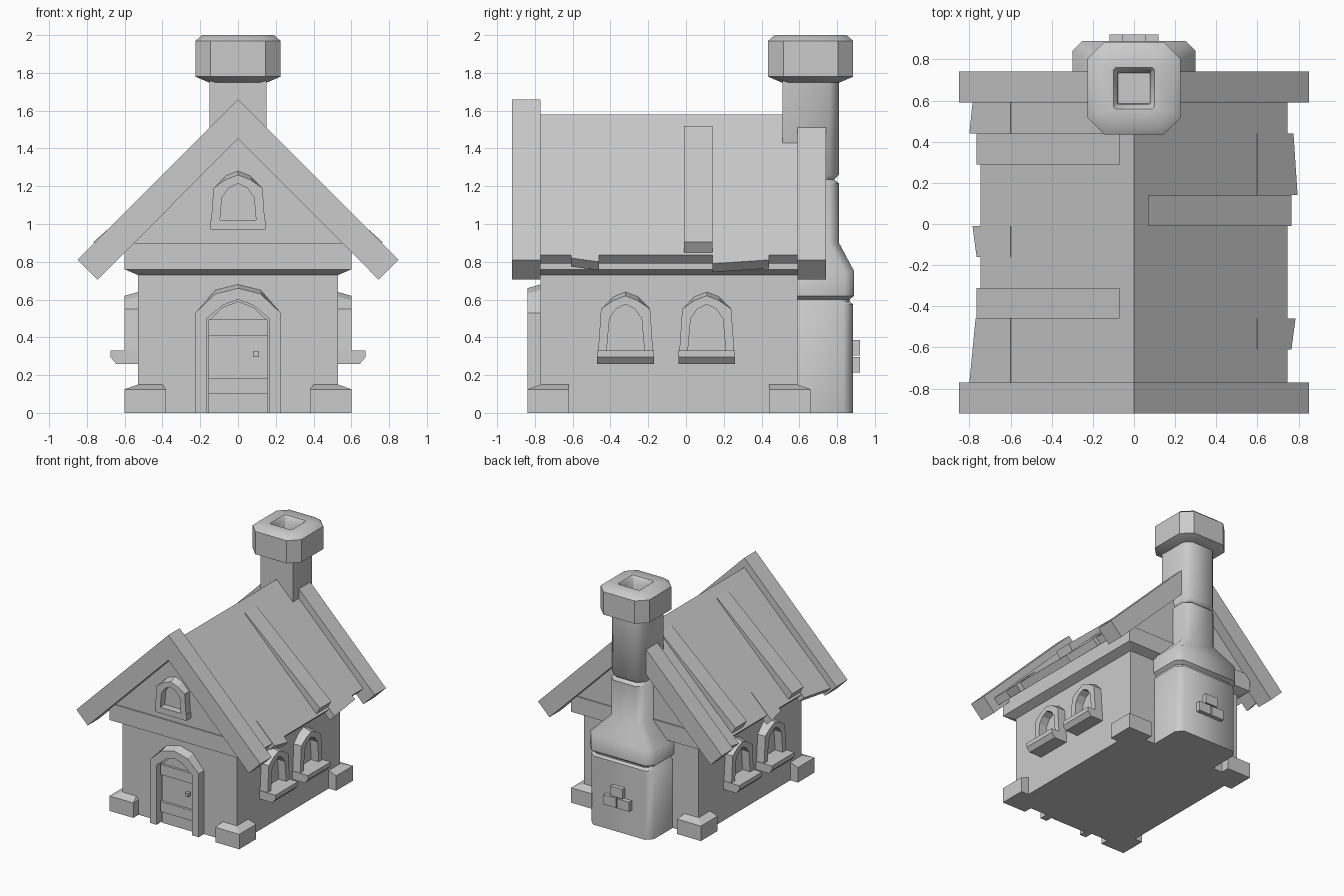
import bpy, bmesh
from math import radians
from mathutils import Matrix

if "Cube" in bpy.data.objects:
    bpy.data.objects.remove(bpy.data.objects["Cube"])


def loft(name, rings, matrix=None, smooth=None):
    """Skin a list of equal-length closed rings and cap both ends."""
    bm = bmesh.new()
    vs = [[bm.verts.new(p) for p in r] for r in rings]
    n = len(vs[0])
    for a, b in zip(vs, vs[1:]):
        for i in range(n):
            j = (i + 1) % n
            bm.faces.new((a[i], a[j], b[j], b[i]))
    bm.faces.new(vs[0][::-1])
    bm.faces.new(vs[-1])
    bmesh.ops.recalc_face_normals(bm, faces=bm.faces)
    me = bpy.data.meshes.new(name)
    bm.to_mesh(me)
    bm.free()
    ob = bpy.data.objects.new(name, me)
    bpy.context.collection.objects.link(ob)
    if matrix:
        ob.matrix_world = matrix
    if smooth:
        bpy.ops.object.select_all(action='DESELECT')
        ob.select_set(True)
        bpy.context.view_layer.objects.active = ob
        bpy.ops.object.shade_smooth_by_angle(angle=radians(smooth))
    return ob


def rect(x0, x1, y0, y1, z):
    return [(x0, y0, z), (x1, y0, z), (x1, y1, z), (x0, y1, z)]


def box(name, x0, x1, y0, y1, z0, z1, matrix=None):
    return loft(name, [rect(x0, x1, y0, y1, z0), rect(x0, x1, y0, y1, z1)], matrix)


def prism(name, pts, y0, y1):
    """Extrude an x-z outline along y."""
    return loft(name, [[(x, y, z) for x, z in pts] for y in (y0, y1)])


def sym(half):
    """Complete a half arch (right foot to apex) with its mirror image."""
    return half + [(-x, z) for x, z in half[-2::-1]]


def arch_frame(name, outer, inner, depth, matrix, drop=0.02):
    outer, inner = sym(outer), sym(inner)
    rings = []
    for (ox, oz), (ix, iz) in zip(outer, inner):
        d = drop if abs(ox) < outer[1][0] - 0.001 else 0
        rings.append([(ox, 0, oz), (ox, -depth, oz - d), (ix, -depth, iz), (ix, 0, iz)])
    return loft(name, rings, matrix)


# Walls, flared beam and gable
box("walls", -0.53, 0.53, -0.77, 0.59, 0, 0.74)
loft("eaves_beam", [rect(-0.53, 0.53, -0.77, 0.59, 0.73),
                    rect(-0.6, 0.6, -0.84, 0.66, 0.76),
                    rect(-0.6, 0.6, -0.84, 0.66, 0.9)])
prism("gable", [(-0.6, 0.88), (0.6, 0.88), (0, 1.5)], -0.83, 0.65)

# Corner stones
for sx in (-1, 1):
    for yc, sy in ((-0.84, -1), (0.66, 1)):
        loft("corner_stone", [rect(sx * 0.38, sx * 0.6, yc, yc - sy * 0.22, 0),
                              rect(sx * 0.38, sx * 0.6, yc, yc - sy * 0.22, 0.125),
                              rect(sx * 0.40, sx * 0.53, yc - sy * 0.07, yc - sy * 0.22, 0.15)])

# Roof slab and barge boards
prism("roof", [(0, 1.58), (0.745, 0.835), (0.70, 0.79), (0, 1.49),
               (-0.70, 0.79), (-0.745, 0.835)], -0.78, 0.6)
for y0, y1 in ((-0.92, -0.77), (0.59, 0.74)):
    prism("barge_board", [(0, 1.66), (0.85, 0.81), (0.745, 0.705), (0, 1.45),
                          (-0.745, 0.705), (-0.85, 0.81)], y0, y1)

# Lifted roof planks: side, y range
for s, y0, y1 in ((1, -0.01, 0.14), (-1, 0.29, 0.44), (-1, -0.46, -0.31)):
    prism("raised_plank", [(s * 0.07, 1.52), (s * 0.765, 0.905),
                           (s * 0.70, 0.80), (s * 0.07, 1.44)], y0, y1)

# Uneven plank ends: side, y range, x reach at each end
for s, y0, y1, e0, e1 in ((1, 0.14, 0.44, 0.795, 0.775), (1, -0.61, -0.46, 0.765, 0.785),
                          (-1, 0.44, 0.59, 0.80, 0.785), (-1, -0.16, -0.01, 0.765, 0.785),
                          (-1, -0.77, -0.46, 0.80, 0.77)):
    loft("plank_end", [[(s * 0.6, y, 0.985), (s * e, y, 1.585 - e),
                        (s * (e - 0.045), y, 1.54 - e), (s * 0.555, y, 0.94)]
                       for y, e in ((y0, e0), (y1, e1))])

# Windows
W_OUT = [(0.145, 0), (0.13, 0.22), (0.065, 0.285), (0, 0.31)]
W_IN = [(0.10, 0), (0.085, 0.17), (0.05, 0.22), (0, 0.245)]
for s in (-1, 1):
    for yc in (-0.32, 0.11):
        m = Matrix.Translation((s * 0.53, yc, 0.33)) @ Matrix.Rotation(s * radians(90), 4, 'Z')
        arch_frame("window_frame", W_OUT, W_IN, 0.07, m)
        sill = [(0.02, 0), (-0.145, 0), (-0.145, -0.035), (-0.115, -0.07), (0.02, -0.07)]
        loft("window_sill", [[(x, y, z) for y, z in sill] for x in (-0.15, 0.15)], m)
m = Matrix.Translation((0, -0.83, 0.97))
arch_frame("gable_window_frame", W_OUT, W_IN, 0.06, m)
box("gable_window_base", -0.145, 0.145, -0.06, 0, 0, 0.05, m)

# Door
m = Matrix.Translation((0, -0.77, 0))
arch_frame("door_frame", [(0.225, 0), (0.225, 0.53), (0.12, 0.65), (0, 0.68)],
           [(0.165, 0), (0.165, 0.50), (0.08, 0.57), (0, 0.60)], 0.07, m)
prism("door_panel", sym([(0.155, 0), (0.155, 0.49), (0.08, 0.56), (0, 0.59)]), -0.785, -0.76)
for z in (0.10, 0.41):
    box("door_bar", -0.155, 0.155, -0.805, -0.77, z, z + 0.085)
box("door_knob", 0.08, 0.11, -0.815, -0.77, 0.295, 0.325)


# Chimney breast and stack, chamfered on the back corners
def stack_ring(w, yb, c, yf, z):
    return [(-w, yf, z), (w, yf, z), (w, yb - c, z), (w - c, yb, z),
            (c - w, yb, z), (-w, yb - c, z)]


loft("chimney_stack", [stack_ring(*r) for r in (
    (0.29, 0.885, 0.05, 0.57, 0), (0.29, 0.885, 0.05, 0.57, 0.575),
    (0.275, 0.865, 0.05, 0.57, 0.59), (0.275, 0.865, 0.05, 0.57, 0.60),
    (0.30, 0.89, 0.05, 0.57, 0.62), (0.30, 0.89, 0.05, 0.57, 0.75),
    (0.155, 0.81, 0.05, 0.51, 0.90), (0.155, 0.81, 0.05, 0.51, 1.215),
    (0.14, 0.785, 0.05, 0.51, 1.235), (0.15, 0.81, 0.05, 0.51, 1.26),
    (0.15, 0.81, 0.05, 0.51, 1.77))], smooth=50)


# Chimney cap with a square flue
def cap_ring(w, c, z):
    p = [(w, w - c), (w - c, w), (c - w, w), (-w, w - c),
         (-w, c - w), (c - w, -w), (w - c, -w), (w, c - w)]
    return [(x, y + 0.66, z) for x, y in p]


loft("chimney_cap", [cap_ring(*r) for r in (
    (0.155, 0.04, 1.75), (0.225, 0.08, 1.78), (0.225, 0.08, 1.97), (0.19, 0.07, 2.0),
    (0.10, 0.01, 2.0), (0.08, 0.005, 1.97), (0.075, 0.005, 1.85))], smooth=44)

# Loose bricks on the chimney breast
for x, z in ((-0.062, 0.215), (0.062, 0.215), (0, 0.305)):
    box("brick", x - 0.057, x + 0.057, 0.87, 0.92, z, z + 0.08)
